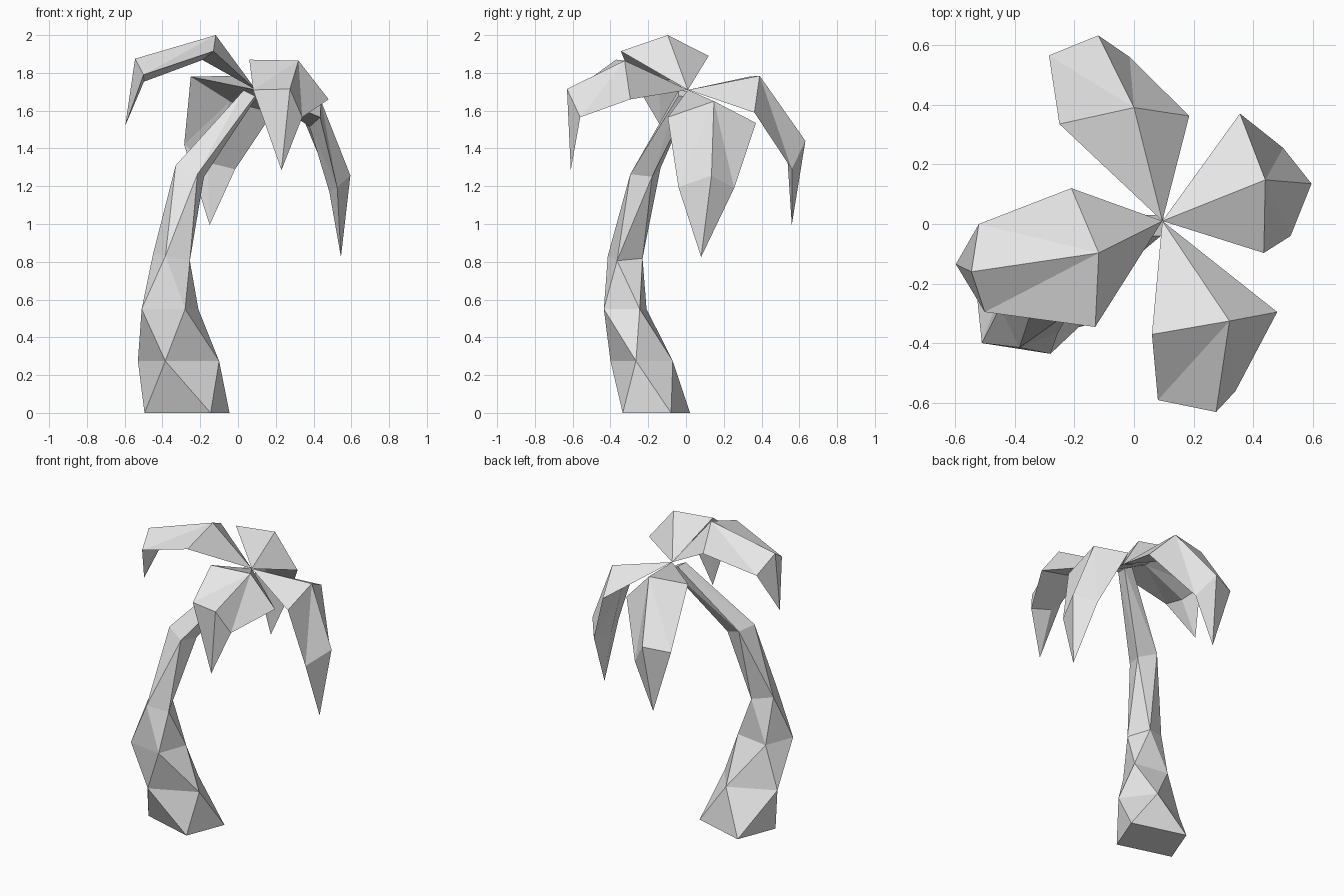
import bpy
import bmesh
from mathutils import Vector

cube = bpy.data.objects.get("Cube")
if cube:
    bpy.data.objects.remove(cube, do_unlink=True)

pale_grey = bpy.data.materials.new("pale_grey")
pale_grey.use_nodes = True
colour = (0.8, 0.8, 0.8, 1.0)
pale_grey.diffuse_color = colour
shader = next(n for n in pale_grey.node_tree.nodes if n.type == 'BSDF_PRINCIPLED')
shader.inputs["Base Color"].default_value = colour


def finish(name, bm):
    """Turn a closed bmesh into a flat shaded object."""
    bmesh.ops.recalc_face_normals(bm, faces=bm.faces)
    mesh = bpy.data.meshes.new(name)
    bm.to_mesh(mesh)
    bm.free()
    mesh.materials.append(pale_grey)
    obj = bpy.data.objects.new(name, mesh)
    bpy.context.collection.objects.link(obj)
    return obj


# Trunk: four-sided rings, each one twisted half a side from the ring below
def trunk_ring(bm, centre, first, second, tilt):
    centre = Vector(centre)
    ring = []
    for sign in (1, -1):
        for x, y in (first, second):
            offset = Vector((x, y, -tilt * x)) * sign
            ring.append(bm.verts.new(centre + offset))
    return ring


trunk_rings = [
    # centre, two neighbouring corners from the centre, tilt
    ((-.27, -.157, 0), (-.225, -.078), (.125, -.178), 0),
    ((-.315, -.235, .275), (-.07, -.165), (.215, -.03), 0),
    ((-.36, -.322, .55), (.08, -.113), (.15, .077), 0),
    ((-.352, -.322, .825), (.097, -.043), (.032, .092), .2),
    ((-.255, -.215, 1.28), (.075, .035), (-.04, .08), .4),
    ((.065, -.005, 1.69), (.035, .035), (-.025, .035), .5),
]
bm = bmesh.new()
rings = [trunk_ring(bm, *data) for data in trunk_rings]
for low, high in zip(rings, rings[1:]):
    for i in range(4):
        j = (i + 1) % 4
        bm.faces.new((low[i], low[j], high[i]))
        bm.faces.new((low[j], high[j], high[i]))
bm.faces.new(rings[0])
bm.faces.new(rings[-1])
finish("trunk", bm)


# Leaves: two diamond sections between the crown and a drooping tip
crown = Vector((.095, .01, 1.71))


def leaf_section(bm, left, ridge, right):
    left, ridge, right = Vector(left), Vector(ridge), Vector(right)
    middle = (left + right) / 2
    keel = middle + (middle - ridge) * .35
    return [bm.verts.new(p) for p in (ridge, right, keel, left)]


def make_leaf(name, inner, outer, tip):
    bm = bmesh.new()
    root, end = bm.verts.new(crown), bm.verts.new(tip)
    a, b = leaf_section(bm, *inner), leaf_section(bm, *outer)
    for i in range(4):
        j = (i + 1) % 4
        bm.faces.new((root, a[i], a[j]))
        bm.faces.new((end, b[j], b[i]))
        # Fold every panel from the ridge or keel towards the outer edge
        if i % 2 == 0:
            bm.faces.new((a[i], b[i], b[j]))
            bm.faces.new((a[i], b[j], a[j]))
        else:
            bm.faces.new((a[i], b[i], a[j]))
            bm.faces.new((b[i], b[j], a[j]))
    finish(name, bm)


make_leaf("front_leaf",
          inner=[(.48, -.295, 1.66), (.32, -.325, 1.865), (.06, -.37, 1.87)],
          outer=[(.34, -.56, 1.565), (.275, -.63, 1.715), (.08, -.59, 1.71)],
          tip=(.23, -.61, 1.285))
make_leaf("left_leaf",
          inner=[(.355, .37, 1.535), (.44, .148, 1.65), (.435, -.097, 1.565)],
          outer=[(.5, .255, 1.19), (.595, .135, 1.257), (.525, -.04, 1.195)],
          tip=(.545, .08, .825))
make_leaf("back_leaf",
          inner=[(-.25, .335, 1.78), (0, .39, 1.785), (.185, .362, 1.59)],
          outer=[(-.285, .565, 1.42), (-.12, .632, 1.44), (-.015, .56, 1.29)],
          tip=(-.15, .56, .995))
make_leaf("right_leaf",
          inner=[(-.13, -.345, 1.915), (-.118, -.097, 2), (-.21, .12, 1.89)],
          outer=[(-.5, -.295, 1.79), (-.545, -.16, 1.875), (-.52, 0, 1.78)],
          tip=(-.597, -.135, 1.52))
